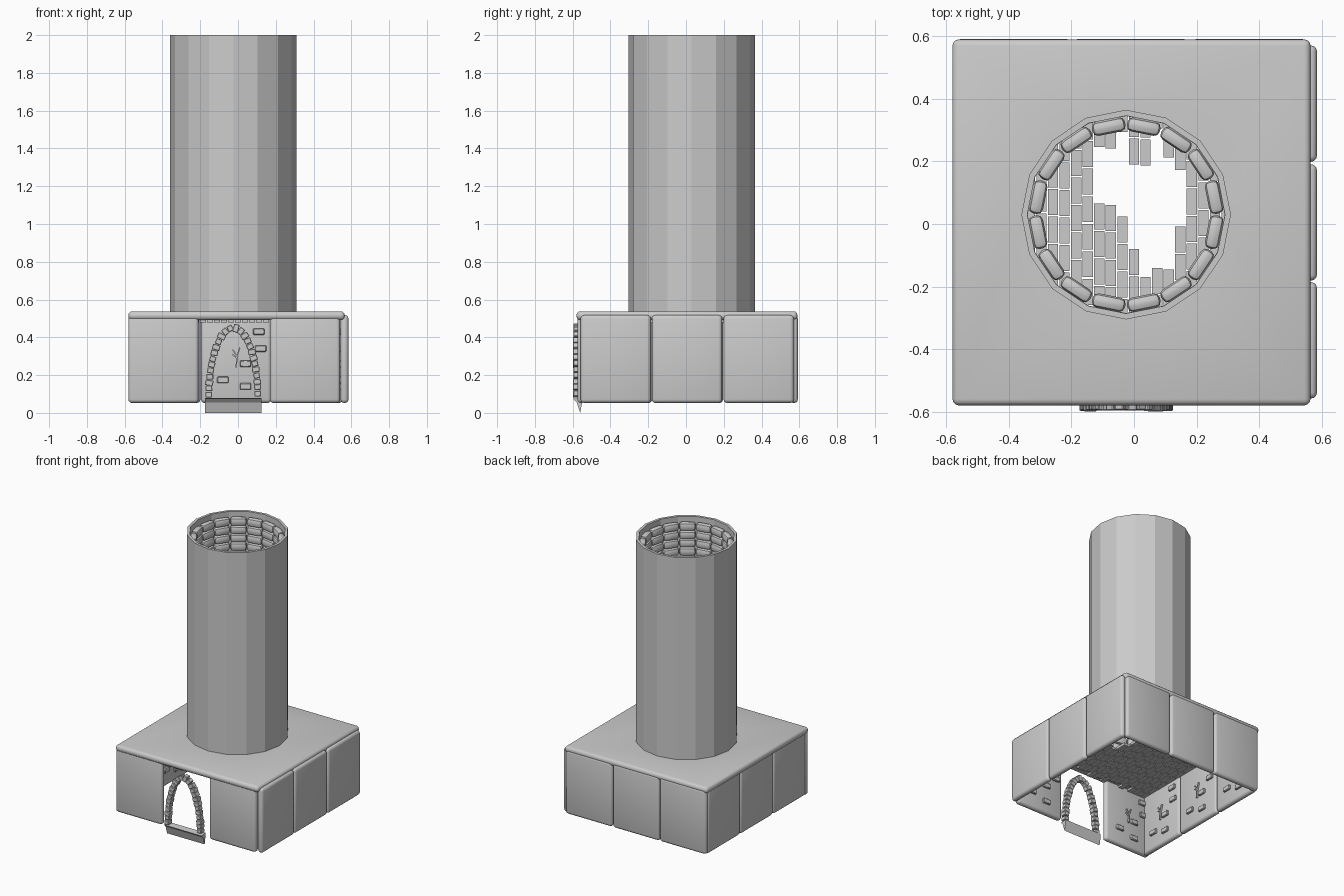
import bpy, bmesh, math, random
from mathutils import Matrix, Vector

if "Cube" in bpy.data.objects:
    bpy.data.objects.remove(bpy.data.objects["Cube"])

random.seed(4)
TX, TY, SIDES = -0.025, 0.03, 16


def box(bm, size, loc, rot=None, bevel=0, seg=3):
    m = Matrix.Translation(loc) @ (rot or Matrix()) @ Matrix.Diagonal((*size, 1))
    vs = bmesh.ops.create_cube(bm, size=1, matrix=m)['verts']
    if bevel:
        es = list({e for v in vs for e in v.link_edges})
        bmesh.ops.bevel(bm, geom=es, offset=bevel, segments=seg, profile=0.5, affect='EDGES')


def finish(bm, name, smooth=False):
    me = bpy.data.meshes.new(name)
    bmesh.ops.recalc_face_normals(bm, faces=bm.faces)
    bm.to_mesh(me)
    bm.free()
    ob = bpy.data.objects.new(name, me)
    bpy.context.collection.objects.link(ob)
    if smooth:
        bpy.ops.object.select_all(action='DESELECT')
        ob.select_set(True)
        bpy.context.view_layer.objects.active = ob
        bpy.ops.object.shade_smooth_by_angle(angle=math.radians(40))
    return ob


# Wall panel: cushion block outside, loose bricks and a crack inside
bm = bmesh.new()
box(bm, (0.372, 0.042, 0.465), (0, 0.021, 0.285), bevel=0.019)
for x, z in ((-0.12, .43), (-0.13, .34), (-0.05, .26), (0.07, .175), (-0.05, .14)):
    box(bm, (0.06, 0.02, 0.034), (x, 0.046, z), bevel=0.004, seg=1)
crack = [((0, .24), (-.005, .30)), ((-.005, .30), (-.02, .345)), ((-.005, .30), (.018, .335)),
         ((-.005, .29), (.02, .31))]
for a, b in crack:
    d = Vector((b[0] - a[0], 0, b[1] - a[1]))
    box(bm, (0.007, 0.014, d.length), ((a[0] + b[0]) / 2, 0.047, (a[1] + b[1]) / 2),
        Matrix.Rotation(math.atan2(d.x, d.z), 4, 'Y'))
panel = finish(bm, "wall_panel", True)

# Walls: three panels per side, the front one leaves room for the doorway
spots = [(-0.395, -0.575, 0), (0.355, -0.575, 0)]
spots += [(0.585, y, 90) for y in (-0.372, 0.005, 0.385)]
spots += [(x, 0.592, 180) for x in (0.368, -0.01, -0.385)]
spots += [(-0.577, y, -90) for y in (-0.365, 0.01, 0.385)]
for i, (x, y, a) in enumerate(spots):
    ob = panel if i == 0 else bpy.data.objects.new("wall_panel", panel.data)
    if i:
        bpy.context.collection.objects.link(ob)
    ob.location = (x, y, 0)
    ob.rotation_euler.z = math.radians(a)

# Roof slab with a round opening
bm = bmesh.new()
box(bm, (1.145, 1.17, 0.046), (-0.008, 0.005, 0.515), bevel=0.02)
roof = finish(bm, "roof_slab", True)
bm = bmesh.new()
bmesh.ops.create_cone(bm, cap_ends=True, segments=SIDES, radius1=0.315, radius2=0.315, depth=0.4,
                      matrix=Matrix.Translation((TX, TY, 0.5)))
cutter = finish(bm, "roof_cutter")
cutter.hide_render = True
cutter.hide_set(True)
mod = roof.modifiers.new("opening", 'BOOLEAN')
mod.operation, mod.object, mod.solver = 'DIFFERENCE', cutter, 'EXACT'

# Ceiling tiles in staggered columns, broken away under the tower
bm = bmesh.new()
w, l = 0.037, 0.088
for i in range(-14, 15):
    off = random.uniform(0, l)
    for j in range(-7, 7):
        x, y = i * w, j * l + off
        if abs(y) > 0.52:
            continue
        hole = ((x - .06) / .095) ** 2 + ((y - .06) / .21) ** 2 < 1 or \
               ((x + .05) / .09) ** 2 + ((y - .16) / .1) ** 2 < 1
        if hole and random.random() > 0.1:
            continue
        box(bm, (w - .004, l - .005, 0.018), (x, y, 0.487))
finish(bm, "ceiling_tiles")

# Tower shell: sixteen-sided open tube
bm = bmesh.new()
rings = []
for r, z in ((0.335, 0.52), (0.335, 2.0), (0.316, 2.0), (0.316, 0.52)):
    rings.append([bm.verts.new((TX + r * math.cos(2 * math.pi * k / SIDES),
                                TY + r * math.sin(2 * math.pi * k / SIDES), z)) for k in range(SIDES)])
for q in range(4):
    a, b = rings[q], rings[(q + 1) % 4]
    for k in range(SIDES):
        n = (k + 1) % SIDES
        bm.faces.new((a[k], a[n], b[n], b[k]))
finish(bm, "tower_shell")

# Tower lining: one ring of rounded blocks stacked up the shaft
bm = bmesh.new()
for k in range(SIDES):
    a = 2 * math.pi * (k + 0.5) / SIDES
    r = 0.287
    box(bm, (0.046, 0.108, 0.058), (TX + r * math.cos(a), TY + r * math.sin(a), 0.56),
        Matrix.Rotation(a, 4, 'Z'), bevel=0.018, seg=2)
lining = finish(bm, "tower_lining", True)
arr = lining.modifiers.new("stack", 'ARRAY')
arr.count, arr.use_relative_offset, arr.use_constant_offset = 24, False, True
arr.constant_offset_displace = (0, 0, 0.06)

# Door arch: uneven stones along half an ellipse
bm = bmesh.new()
pts = [Vector((TX + 0.13 * math.cos(t), 0, 0.085 + 0.365 * math.sin(t)))
       for t in (math.pi * s / 200 for s in range(201))]
cum = [0]
for p, q in zip(pts, pts[1:]):
    cum.append(cum[-1] + (q - p).length)
N = 26
for i in range(N):
    s = cum[-1] * (i + 0.5) / N
    k = min(next(j for j, c in enumerate(cum) if c >= s), 199)
    d = pts[k + 1] - pts[k - 1]
    rot = Matrix.Rotation(math.atan2(d.x, d.z) + random.uniform(-.12, .12), 4, 'Y')
    box(bm, (random.uniform(.032, .044), random.uniform(.034, .044), cum[-1] / N - .002),
        (pts[k].x, -0.577, pts[k].z), rot, bevel=0.003, seg=1)
finish(bm, "door_arch")

# Door sill: slab tapering to a lower edge
bm = bmesh.new()
prof = [(-0.597, 0.075), (-0.55, 0.08), (-0.55, 0.055), (-0.56, 0.0), (-0.578, 0.055)]
ends = [[bm.verts.new((x, y, z)) for y, z in prof] for x in (-0.175, 0.125)]
for e in ends:
    bm.faces.new(e)
for k in range(5):
    n = (k + 1) % 5
    bm.faces.new((ends[0][k], ends[0][n], ends[1][n], ends[1][k]))
finish(bm, "door_sill")
